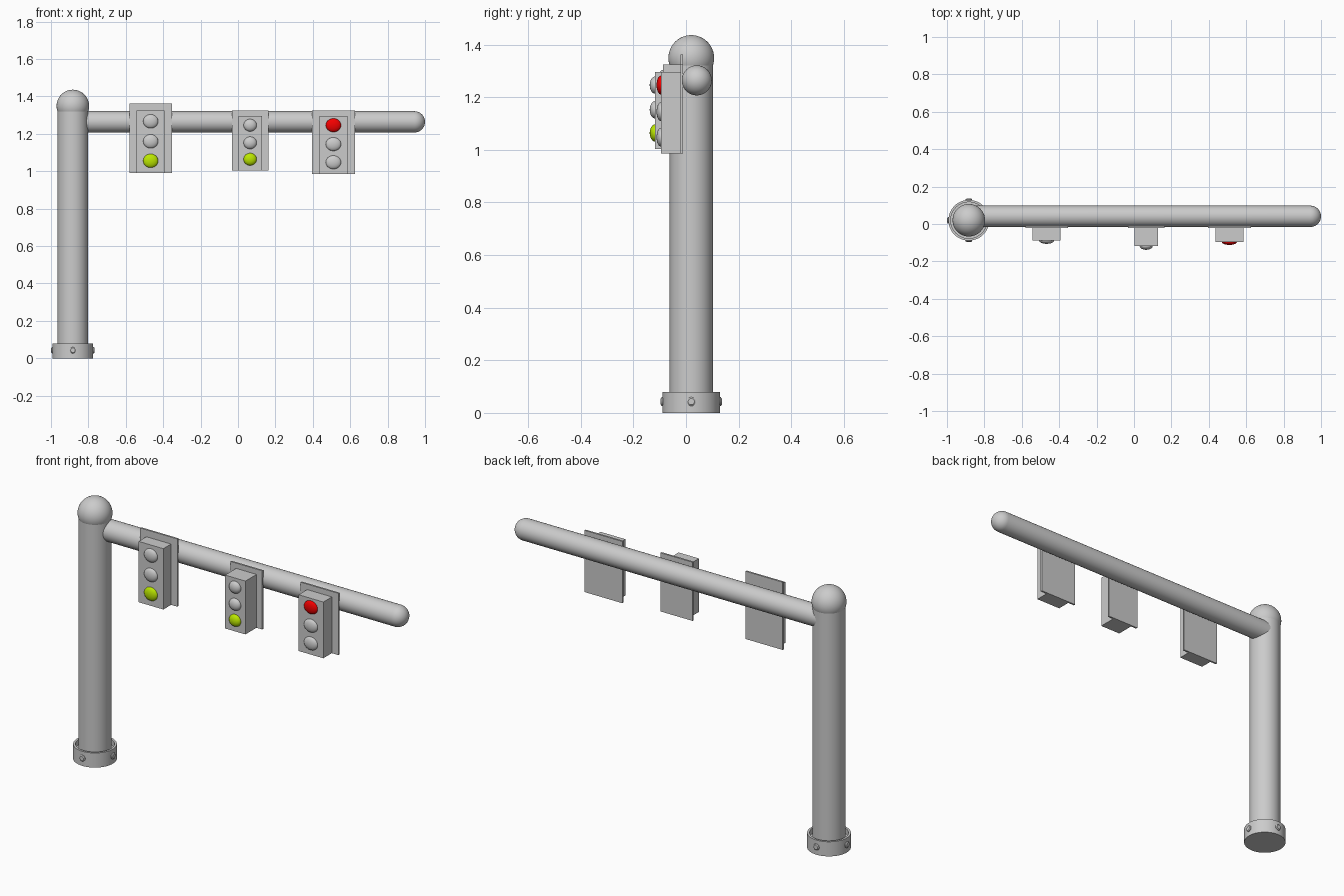
import bpy, bmesh, math
from mathutils import Matrix

if "Cube" in bpy.data.objects:
    bpy.data.objects.remove(bpy.data.objects["Cube"])

PX, PY = -0.883, 0.02          # pole axis
AY, AZ, AR = 0.041, 1.264, 0.057  # arm axis and radius


def material(name, rgb):
    m = bpy.data.materials.new(name)
    m.diffuse_color = (*rgb, 1)
    m.use_nodes = True
    m.node_tree.nodes["Principled BSDF"].inputs["Base Color"].default_value = m.diffuse_color
    return m


RED = material("red_lamp", (0.9, 0.0, 0.0))
GREEN = material("green_lamp", (0.5, 0.8, 0.0))


def finish(name, bm, smooth=True, mat=None):
    bmesh.ops.recalc_face_normals(bm, faces=bm.faces)
    me = bpy.data.meshes.new(name)
    bm.to_mesh(me)
    bm.free()
    ob = bpy.data.objects.new(name, me)
    bpy.context.collection.objects.link(ob)
    if mat:
        me.materials.append(mat)
    if smooth:
        bpy.ops.object.select_all(action='DESELECT')
        ob.select_set(True)
        bpy.context.view_layer.objects.active = ob
        bpy.ops.object.shade_smooth_by_angle(angle=math.radians(35))
    return ob


def lathe(name, profile, matrix, steps=48):
    """Spin an (r, z) profile around local z, then place it."""
    bm = bmesh.new()
    vs = [bm.verts.new((r, 0, z)) for r, z in profile]
    es = [bm.edges.new(p) for p in zip(vs, vs[1:])]
    bmesh.ops.spin(bm, geom=vs + es, cent=(0, 0, 0), axis=(0, 0, 1),
                   angle=math.tau, steps=steps)
    bmesh.ops.remove_doubles(bm, verts=bm.verts, dist=1e-5)
    bm.transform(matrix)
    return finish(name, bm)


def ellipsoid(name, loc, radii, mat=None, seg=32):
    bm = bmesh.new()
    bmesh.ops.create_uvsphere(bm, u_segments=seg, v_segments=seg // 2, radius=1)
    bm.transform(Matrix.Translation(loc) @ Matrix.Diagonal((*radii, 1)))
    return finish(name, bm, mat=mat)


def box(name, x0, x1, y0, y1, z0, z1):
    bm = bmesh.new()
    bmesh.ops.create_cube(bm, size=1)
    bm.transform(Matrix.Translation(((x0 + x1) / 2, (y0 + y1) / 2, (z0 + z1) / 2))
                 @ Matrix.Diagonal((x1 - x0, y1 - y0, z1 - z0, 1)))
    return finish(name, bm, smooth=False)


# Pole with ball cap
at_pole = Matrix.Translation((PX, PY, 0))
lathe("pole", [(0, 0.02), (0.082, 0.02), (0.082, 1.35), (0, 1.35)], at_pole)
ellipsoid("pole_cap", (PX, PY, 1.349), (0.087,) * 3, seg=48)

# Cup-shaped base collar with four bolts
lathe("base_collar", [(0, 0), (0.109, 0), (0.109, 0.08), (0.097, 0.08),
                      (0.097, 0.05), (0, 0.05)], at_pole)
for i in range(4):
    m = (Matrix.Translation((PX, PY, 0.043)) @ Matrix.Rotation(i * math.pi / 2, 4, 'Z')
         @ Matrix.Rotation(math.pi / 2, 4, 'Y'))
    lathe(f"base_bolt_{i + 1}", [(0, 0.1), (0.017, 0.1), (0.017, 0.112),
                                 (0.012, 0.116), (0, 0.116)], m, 16)

# Horizontal arm with rounded tip
END = 1.0 - AR
tip = [(AR * math.cos(a), END + AR * math.sin(a))
       for a in (math.pi / 2 * k / 10 for k in range(10))]
lathe("arm", [(0, PX), (AR, PX)] + tip + [(0, 1.0)],
      Matrix.Translation((0, AY, AZ)) @ Matrix.Rotation(math.pi / 2, 4, 'Y'))

# Signals: centre x, plate half width, plate z range, body half width, body top,
# body front y, lamp heights, lamp radii, lamp materials (top to bottom)
signals = [
    (-0.467, 0.113, 0.99, 1.362, 0.075, 1.324, -0.088,
     (1.267, 1.16, 1.056), (0.040, 0.018, 0.037), (None, None, GREEN)),
    (0.065, 0.097, 1.003, 1.325, 0.062, 1.296, -0.117,
     (1.246, 1.152, 1.064), (0.035, 0.021, 0.033), (None, None, GREEN)),
    (0.510, 0.115, 0.986, 1.325, 0.075, 1.295, -0.095,
     (1.246, 1.145, 1.048), (0.041, 0.017, 0.036), (RED, None, None)),
]
for n, (x, pw, z0, z1, bw, bt, yf, heights, radii, mats) in enumerate(signals, 1):
    box(f"signal_plate_{n}", x - pw, x + pw, -0.021, -0.011, z0, z1)
    box(f"signal_body_{n}", x - bw, x + bw, yf, -0.019, z0, bt)
    for place, z, mat in zip(("top", "middle", "bottom"), heights, mats):
        ellipsoid(f"lamp_{place}_{n}", (x, yf, z), radii, mat)
